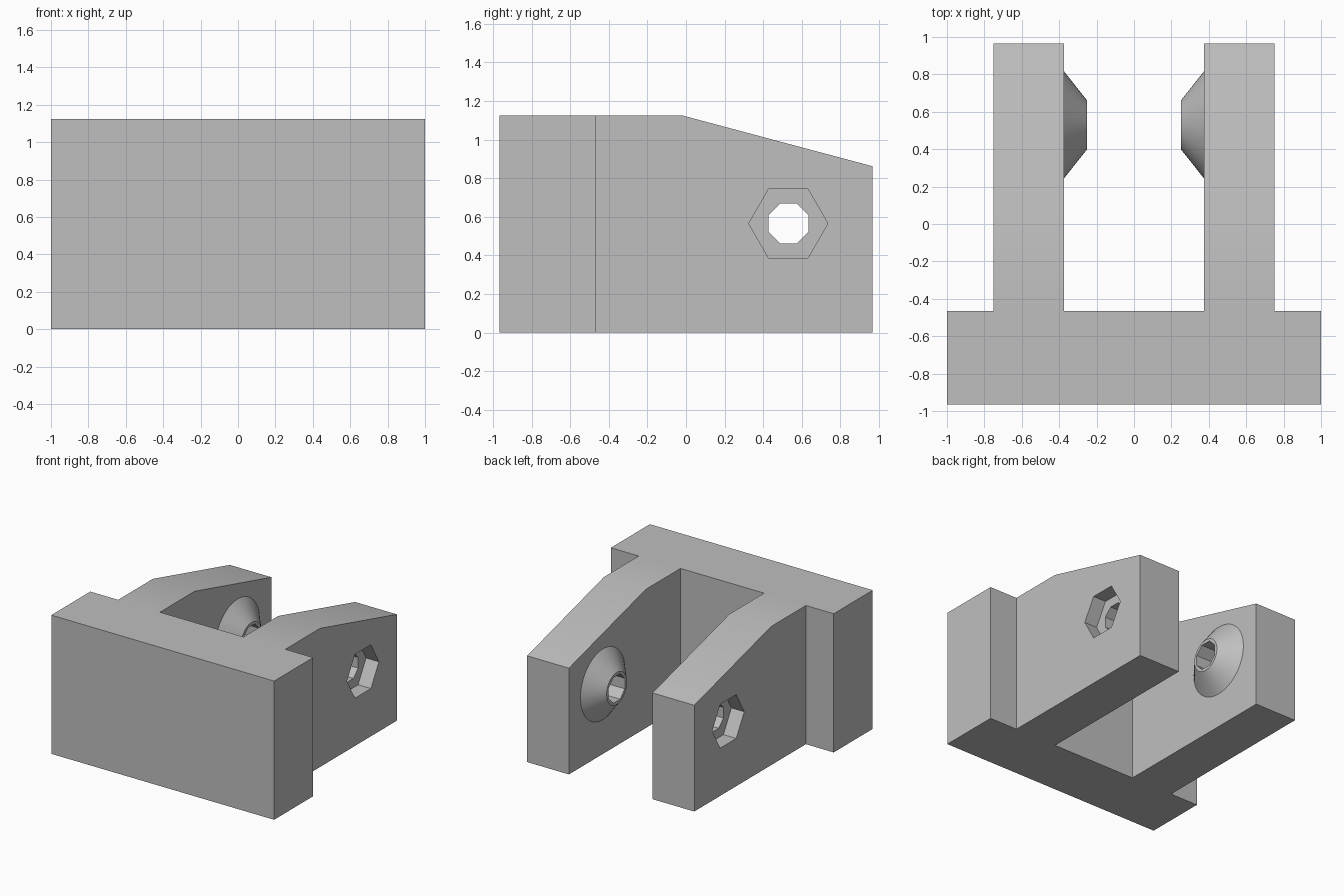
import bpy, bmesh, math

cube = bpy.data.objects.get("Cube")
if cube:
    bpy.data.objects.remove(cube, do_unlink=True)

HEIGHT = 1.125
FRONT, BACK, STEP = -0.965, 0.965, -0.465   # y of front, arm ends, rear of plate
INNER, OUTER = 0.375, 0.75                  # x of the arm faces
PIN_Y, PIN_Z = 0.53, 0.565                  # bolt axis

grey = bpy.data.materials.new("plain_grey")
grey.use_nodes = True
grey.diffuse_color = (0.52, 0.52, 0.52, 1)
grey.node_tree.nodes["Principled BSDF"].inputs["Base Color"].default_value = grey.diffuse_color


def loft(name, start, end):
    """Closed solid between two matching outlines."""
    bm = bmesh.new()
    a = [bm.verts.new(p) for p in start]
    b = [bm.verts.new(p) for p in end]
    bm.faces.new(a)
    bm.faces.new(b)
    for i in range(len(a)):
        j = (i + 1) % len(a)
        bm.faces.new((a[i], a[j], b[j], b[i]))
    bmesh.ops.recalc_face_normals(bm, faces=bm.faces)
    mesh = bpy.data.meshes.new(name)
    bm.to_mesh(mesh)
    bm.free()
    mesh.materials.append(grey)
    obj = bpy.data.objects.new(name, mesh)
    bpy.context.collection.objects.link(obj)
    return obj


def ring(x, radius, sides, phase=0.0):
    """Regular outline around the bolt axis."""
    angles = [2 * math.pi * (i + phase) / sides for i in range(sides)]
    return [(x, PIN_Y + radius * math.cos(t), PIN_Z + radius * math.sin(t)) for t in angles]


def combine(target, tool, operation):
    """Apply a boolean and discard the tool."""
    tool.hide_render = True
    mod = target.modifiers.new(tool.name, 'BOOLEAN')
    mod.operation = operation
    mod.solver = 'EXACT'
    mod.object = tool
    bpy.ops.object.select_all(action='DESELECT')
    target.select_set(True)
    bpy.context.view_layer.objects.active = target
    bpy.ops.object.modifier_apply(modifier=mod.name)
    bpy.data.objects.remove(tool, do_unlink=True)


# Front plate with two arms, as one plan outline
half = [(1, FRONT), (1, STEP), (OUTER, STEP), (OUTER, BACK), (INNER, BACK), (INNER, STEP)]
plan = half + [(-x, y) for x, y in reversed(half)]
bracket = loft("clevis_bracket", [(x, y, 0) for x, y in plan], [(x, y, HEIGHT) for x, y in plan])

# Sloping tops of the arms
slope = (0.862 - HEIGHT) / (BACK + 0.02)
wedge = [(-0.02, HEIGHT), (1.2, HEIGHT + 1.22 * slope), (1.2, 1.5), (-0.02, 1.5)]
combine(bracket, loft("slope_cutter", [(-2, y, z) for y, z in wedge],
                      [(2, y, z) for y, z in wedge]), 'DIFFERENCE')

for side in (-1, 1):
    # Conical boss on the inner face, its wide end buried in the arm
    boss = loft("boss", ring(side * 0.25, 0.13, 48), ring(side * (INNER + 0.02), 0.312, 48))
    combine(bracket, boss, 'UNION')
    # Octagonal bolt hole
    hole = loft("hole_cutter", ring(side * 0.15, 0.112, 8, 0.5), ring(side * 0.9, 0.112, 8, 0.5))
    combine(bracket, hole, 'DIFFERENCE')
    # Hexagonal nut recess on the outer face
    nut = loft("nut_cutter", ring(side * (OUTER - 0.115), 0.205, 6), ring(side * 0.9, 0.205, 6))
    combine(bracket, nut, 'DIFFERENCE')

bpy.ops.object.select_all(action='DESELECT')
bracket.select_set(True)
bpy.context.view_layer.objects.active = bracket
bpy.ops.object.shade_smooth_by_angle(angle=math.radians(30))
